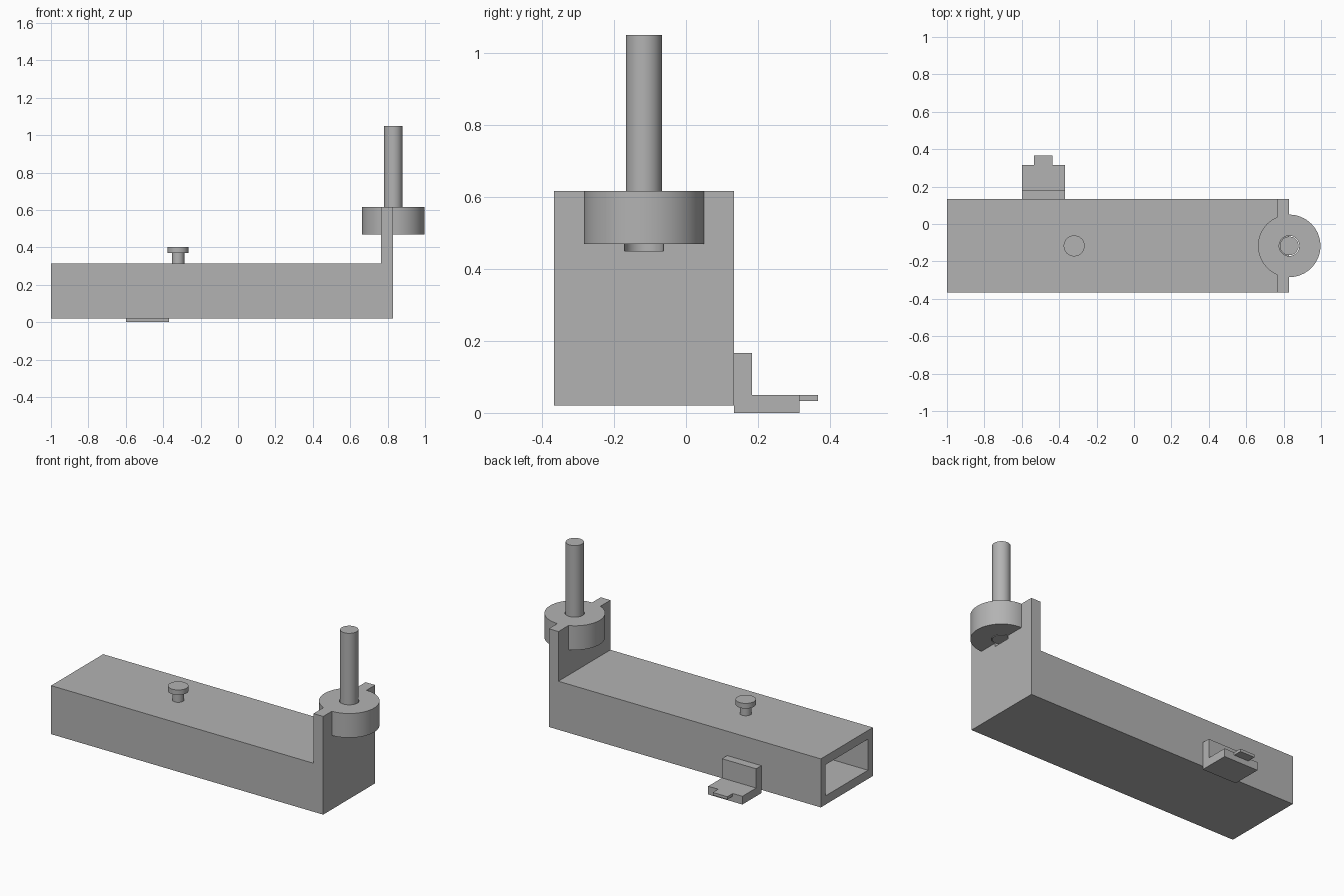
import bpy
import bmesh
from math import radians

if "Cube" in bpy.data.objects:
    bpy.data.objects.remove(bpy.data.objects["Cube"], do_unlink=True)

GREY = (0.45, 0.45, 0.45, 1.0)
metal = bpy.data.materials.new("grey metal")
metal.use_nodes = True
metal.diffuse_color = GREY
metal.node_tree.nodes["Principled BSDF"].inputs["Base Color"].default_value = GREY

AXIS_Y = -0.117            # centre line of the tube
FRONT, BACK = -0.367, 0.133
BOTTOM, DECK, TOP = 0.02, 0.315, 0.617
PLATE_IN, PLATE_OUT = 0.765, 0.83


def prism(name, profile, vector):
    """Extrude a closed planar profile along a vector."""
    bm = bmesh.new()
    face = bm.faces.new([bm.verts.new(p) for p in profile])
    moved = bmesh.ops.extrude_face_region(bm, geom=[face])["geom"]
    verts = [v for v in moved if isinstance(v, bmesh.types.BMVert)]
    bmesh.ops.translate(bm, verts=verts, vec=vector)
    bmesh.ops.recalc_face_normals(bm, faces=bm.faces)
    mesh = bpy.data.meshes.new(name)
    bm.to_mesh(mesh)
    bm.free()
    obj = bpy.data.objects.new(name, mesh)
    bpy.context.collection.objects.link(obj)
    mesh.materials.append(metal)
    return obj


def box(name, x, y, z):
    base = [(x[0], y[0], z[0]), (x[1], y[0], z[0]), (x[1], y[1], z[0]), (x[0], y[1], z[0])]
    return prism(name, base, (0, 0, z[1] - z[0]))


def cylinder(name, x, radius, z0, z1):
    bpy.ops.mesh.primitive_cylinder_add(vertices=64, radius=radius, depth=z1 - z0,
                                        location=(x, AXIS_Y, (z0 + z1) / 2))
    obj = bpy.context.object
    obj.name = name
    obj.data.materials.append(metal)
    smooth(obj)
    return obj


def smooth(obj):
    bpy.ops.object.select_all(action="DESELECT")
    obj.select_set(True)
    bpy.context.view_layer.objects.active = obj
    bpy.ops.object.shade_smooth_by_angle(angle=radians(30))


def combine(obj, tool, operation):
    """Apply a boolean and discard the tool object."""
    mod = obj.modifiers.new(operation.lower(), "BOOLEAN")
    mod.operation, mod.object, mod.solver = operation, tool, "EXACT"
    bpy.context.view_layer.objects.active = obj
    bpy.ops.object.modifier_apply(modifier=mod.name)
    bpy.data.objects.remove(tool, do_unlink=True)


# Tube with a raised end plate
side = [(-1, BOTTOM), (PLATE_OUT, BOTTOM), (PLATE_OUT, TOP),
        (PLATE_IN, TOP), (PLATE_IN, DECK), (-1, DECK)]
body = prism("tube_body", [(x, FRONT, z) for x, z in side], (0, BACK - FRONT, 0))

# Hollow, open at one end
combine(body, box("cavity", (-1.1, PLATE_IN), (FRONT + 0.047, BACK - 0.047),
                  (BOTTOM + 0.053, DECK - 0.053)), "DIFFERENCE")

# Round bearing housing on the plate, bored for the shaft
combine(body, cylinder("housing", PLATE_OUT, 0.167, 0.47, TOP), "UNION")
combine(body, cylinder("bore", PLATE_OUT, 0.054, 0.45, 0.7), "DIFFERENCE")
smooth(body)

# Shaft
cylinder("shaft", PLATE_OUT, 0.05, 0.47, 1.05)

# Knob on the deck
cylinder("knob_stem", -0.32, 0.033, DECK, 0.37)
cylinder("knob_head", -0.32, 0.056, 0.37, 0.401)

# Angle bracket on the back, with a tongue
angle = [(BACK, 0), (0.315, 0), (0.315, 0.05), (0.183, 0.05), (0.183, 0.167), (BACK, 0.167)]
prism("bracket", [(-0.6, y, z) for y, z in angle], (0.23, 0, 0))
box("bracket_tongue", (-0.535, -0.437), (0.315, 0.367), (0.033, 0.05))
